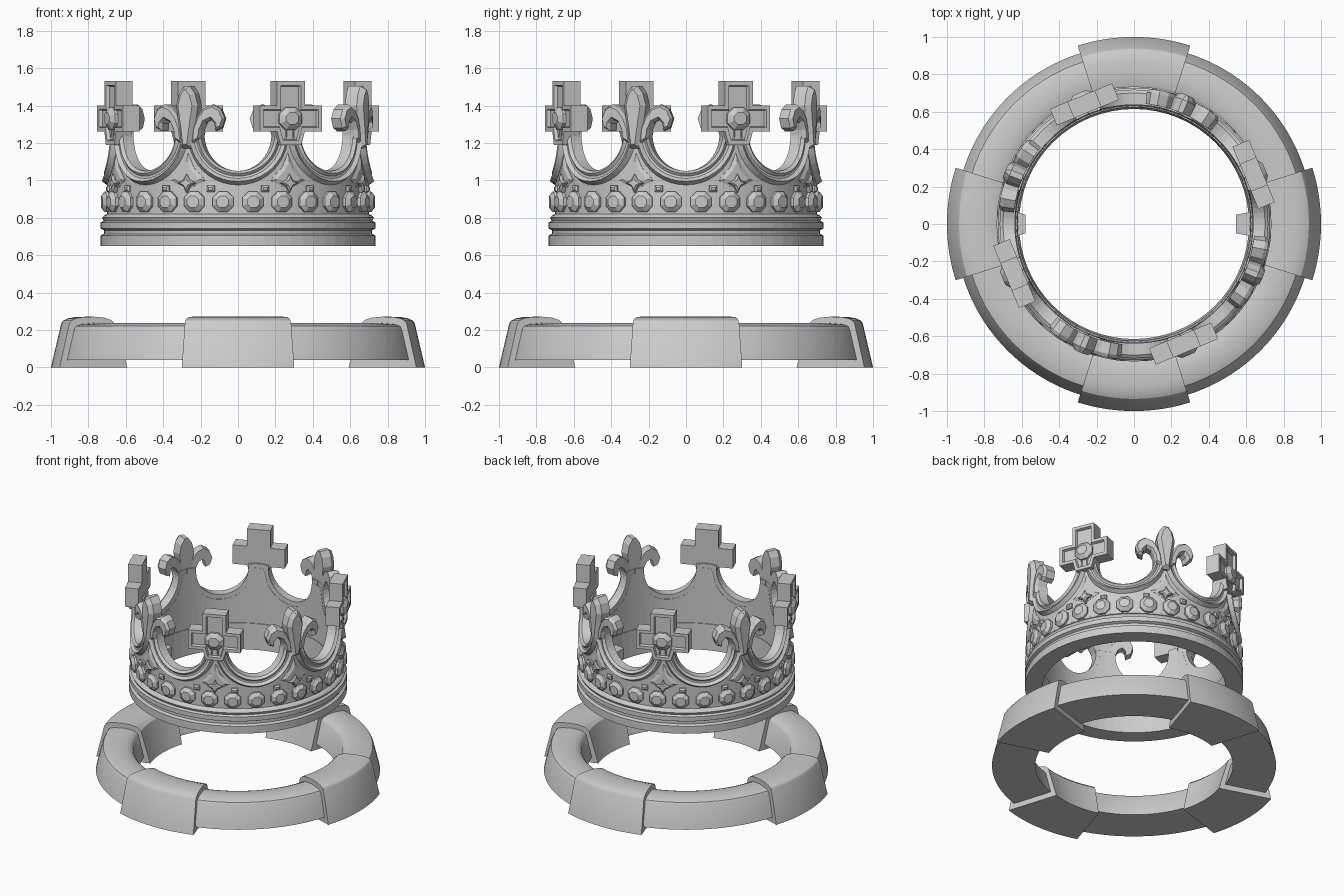
import bpy, bmesh
from math import sin, cos, sqrt, pi, radians
from mathutils import Vector

if "Cube" in bpy.data.objects:
    bpy.data.objects.remove(bpy.data.objects["Cube"])

R = 0.70  # reference radius for bending flat artwork round the crown


def place(theta, s, z, d, bend=True):
    """Flat artwork (s sideways, z up, d outward) to a spot on the crown."""
    if bend:
        a = theta + s / R
        return Vector((d * cos(a), d * sin(a), z))
    return Vector((d * cos(theta) - s * sin(theta), d * sin(theta) + s * cos(theta), z))


def sweep(bm, sections, closed=False, caps=True):
    """Skin a list of equal-length closed sections."""
    rows = [[bm.verts.new(p) for p in sec] for sec in sections]
    n = len(rows[0])
    pairs = list(zip(rows, rows[1:])) + ([(rows[-1], rows[0])] if closed else [])
    for a, b in pairs:
        for i in range(n):
            j = (i + 1) % n
            bm.faces.new((a[i], a[j], b[j], b[i]))
    if caps and not closed:
        bm.faces.new(rows[0])
        bm.faces.new(rows[-1])


def lathe(bm, profile, a0, a1, steps, closed=False, caps=True):
    count = steps if closed else steps + 1
    secs = []
    for k in range(count):
        a = a0 + (a1 - a0) * k / steps
        secs.append([Vector((r * cos(a), r * sin(a), z)) for r, z in profile])
    sweep(bm, secs, closed, caps)


def relief(bm, pts, back, front, theta, bend=True, insets=()):
    """Extruded outline whose front face is then inset / raised."""
    vb = [bm.verts.new(place(theta, s, z, back, bend)) for s, z in pts]
    vf = [bm.verts.new(place(theta, s, z, front, bend)) for s, z in pts]
    n = len(pts)
    faces = [bm.faces.new((vb[i], vb[(i + 1) % n], vf[(i + 1) % n], vf[i])) for i in range(n)]
    top = bm.faces.new(vf)
    faces += [top, bm.faces.new(vb)]
    bmesh.ops.recalc_face_normals(bm, faces=faces)
    for t, d in insets:
        bmesh.ops.inset_region(bm, faces=[top], thickness=t, depth=d, use_even_offset=True)


def oval(s, z, rs, rz, n=8):
    return [(s + rs * cos(2 * pi * (k + .5) / n), z + rz * sin(2 * pi * (k + .5) / n)) for k in range(n)]


def finish(bm, name, smooth=False, recalc=True):
    if recalc:
        bmesh.ops.recalc_face_normals(bm, faces=bm.faces[:])
    me = bpy.data.meshes.new(name)
    bm.to_mesh(me)
    bm.free()
    ob = bpy.data.objects.new(name, me)
    bpy.context.collection.objects.link(ob)
    if smooth:
        bpy.ops.object.select_all(action='DESELECT')
        ob.select_set(True)
        bpy.context.view_layer.objects.active = ob
        bpy.ops.object.shade_smooth_by_angle(angle=radians(30))
    return ob


# Base: four thick blocks on the axes, thinner raised arcs between them
HALF = radians(17.5)
block = [(1.0, 0), (.945, .235), (.935, .25), (.91, .262), (.87, .269), (.81, .271),
         (.75, .266), (.71, .253), (.685, .23), (.62, 0)]
arc = [(.957, .04), (.917, .205), (.908, .22), (.88, .23), (.81, .236),
       (.75, .231), (.72, .218), (.705, .2), (.665, .04)]
bm_block, bm_arc = bmesh.new(), bmesh.new()
for q in range(4):
    c = q * pi / 2
    lathe(bm_block, block, c - HALF, c + HALF, 12)
    lathe(bm_arc, arc, c + HALF, c + pi / 2 - HALF, 18, caps=False)
finish(bm_block, "base_blocks", smooth=True)
finish(bm_arc, "base_arcs", smooth=True)

# Crown: moulded lower band
bm = bmesh.new()
band = [(.615, .65), (.735, .65), (.735, .705), (.716, .714), (.716, .733), (.735, .742),
        (.735, .775), (.718, .783), (.726, .80), (.715, .812), (.70, .82), (.70, .84), (.625, .84)]
lathe(bm, band, 0, 2 * pi, 64, closed=True)
finish(bm, "lower_band")

# Crown: wall with scalloped top
bm = bmesh.new()
secs = []
PER = 14
pitch = R * pi / 4
for k in range(8):
    for i in range(PER):
        s = -pitch / 2 + pitch * i / PER
        top = 1.25 - sqrt(max(0, .235 ** 2 - s * s))
        secs.append([place(k * pi / 4, s, z, d) for d, z in
                     ((.63, .83), (.70, .83), (.70, top), (.635, top))])
sweep(bm, secs, closed=True)
finish(bm, "scalloped_wall")

# Crown: double-ridged trim round each opening
bm = bmesh.new()
trim = [(.20, .637), (.20, .70), (.213, .718), (.228, .706), (.24, .708),
        (.256, .728), (.275, .70), (.275, .637)]
for k in range(8):
    secs = []
    for i in range(23):
        a = radians(-187 + 194 * i / 22)
        secs.append([place(k * pi / 4, r * cos(a), 1.25 + r * sin(a), d) for r, d in trim])
    sweep(bm, secs)
finish(bm, "opening_trim")

# Crown: faceted studs round the band
bm = bmesh.new()
for k in range(28):
    relief(bm, oval(0, .885, .06, .06), .69, .715, 2 * pi * (k + .5) / 28,
           insets=[(.024, .02)])
finish(bm, "band_studs", recalc=False)

# Crown: raised facets and small four-point stars under each finial
bm = bmesh.new()
for k in range(8):
    t = (k + .5) * pi / 4
    relief(bm, [(-.10, 1.0), (0, .95), (.10, 1.0), (.035, 1.07), (0, 1.15), (-.035, 1.07)],
           .69, .703, t, insets=[(.02, .012)])
    star = [((.05 if i % 2 == 0 else .024) * cos(i * pi / 4),
             .985 + (.05 if i % 2 == 0 else .024) * sin(i * pi / 4)) for i in range(8)]
    relief(bm, star, .69, .722, t, insets=[(.008, .01)])
    for sx in (-1, 1):
        relief(bm, oval(sx * .13, .955, .03, .025, 4), .69, .708, t, insets=[(.01, .01)])
finish(bm, "spandrel_ornament", recalc=False)

# Crown: four framed crosses with a centre stud
bm = bmesh.new()
half = [(.06, 1.19), (.08, 1.26), (.18, 1.26), (.18, 1.40), (.08, 1.40), (.08, 1.53)]
cross = half + [(-s, z) for s, z in reversed(half)]
for q in range(4):
    t = radians(22.5 + 90 * q)
    relief(bm, cross, .645, .74, t, bend=False, insets=[(.022, 0), (.006, -.018)])
    relief(bm, oval(0, 1.33, .07, .065), .70, .738, t, bend=False, insets=[(.028, .022)])
finish(bm, "crosses", recalc=False)

# Crown: four three-petal lily finials
bm = bmesh.new()
half = [(.03, 1.17), (.04, 1.25), (.05, 1.32), (.062, 1.40), (.045, 1.465), (.015, 1.505)]
petal = half + [(-s, z) for s, z in reversed(half)]
curl = [(.02, 1.19), (.072, 1.22), (.08, 1.27), (.10, 1.31), (.13, 1.325), (.15, 1.305),
        (.155, 1.265), (.19, 1.28), (.207, 1.33), (.185, 1.38), (.14, 1.405), (.09, 1.385),
        (.055, 1.34), (.03, 1.28)]
for q in range(4):
    t = radians(67.5 + 90 * q)
    relief(bm, petal, .645, .715, t, insets=[(.022, .03)])
    for sx in (-1, 1):
        relief(bm, [(sx * s, z) for s, z in curl], .645, .708, t, insets=[(.012, .02)])
finish(bm, "lily_finials", recalc=False)

# Crown: small tabs on the inside, left and right
bm = bmesh.new()
for t, tip in ((0, .545), (pi, .58)):
    sweep(bm, [[place(t, s, z, d, False) for d, s in ((.63, -.065), (.63, .065), (tip, .05), (tip, -.05))]
               for z in (.70, .78)])
finish(bm, "inner_tabs")
